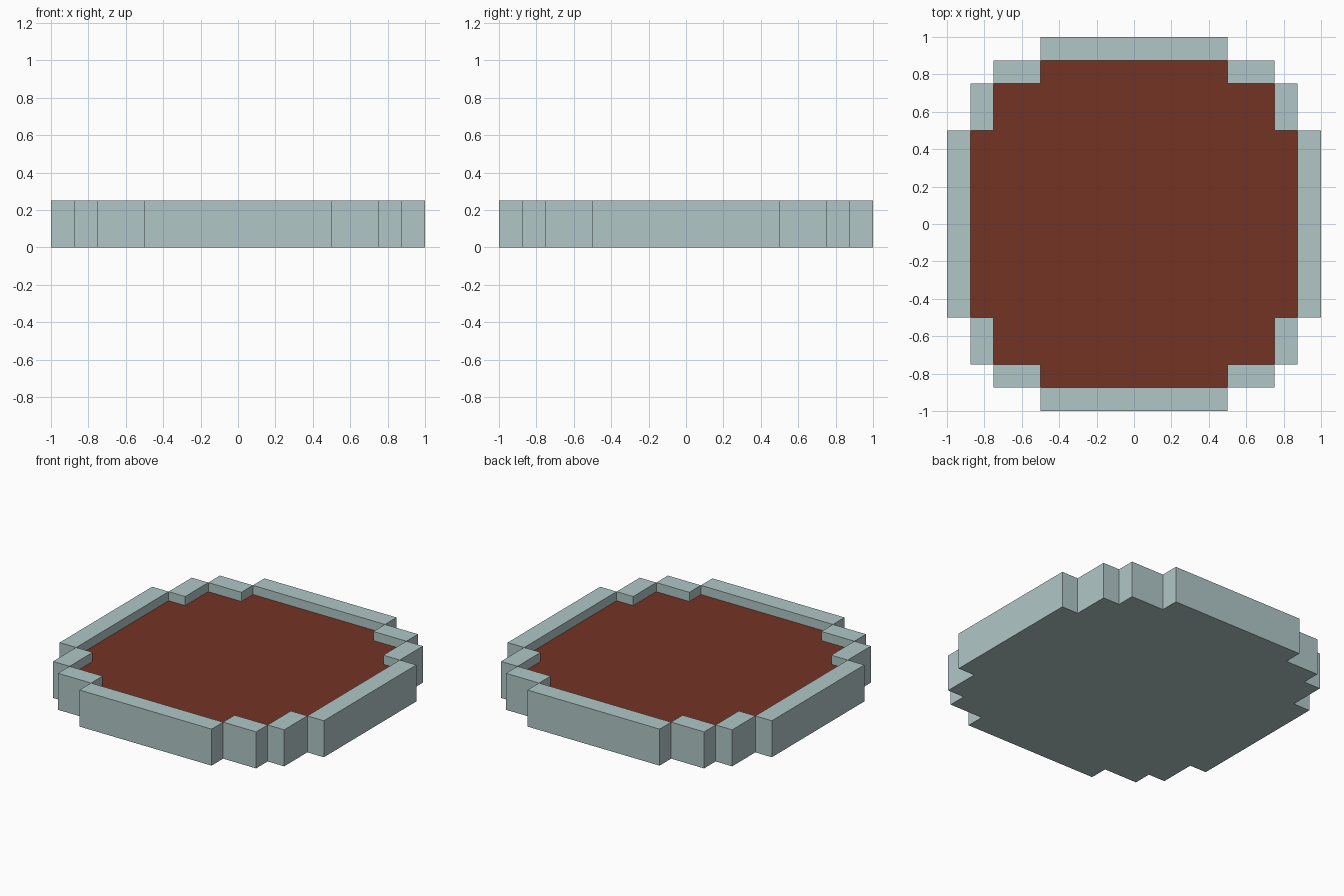
import bpy, bmesh

if "Cube" in bpy.data.objects:
    bpy.data.objects.remove(bpy.data.objects["Cube"])

HEIGHT, FLOOR = 0.25, 0.1875


def material(name, rgb):
    m = bpy.data.materials.new(name)
    m.diffuse_color = (*rgb, 1.0)
    m.use_nodes = True
    m.node_tree.nodes["Principled BSDF"].inputs["Base Color"].default_value = m.diffuse_color
    return m


stone = material("pale_blue_grey", (0.434, 0.565, 0.565))
rust = material("rust_brown", (0.174, 0.033, 0.017))


def turn(points, quarter):
    """Rotate 2D points by quarter turns around the centre."""
    for _ in range(quarter):
        points = [(-y, x) for x, y in points]
    return points


def ring(quarter_points):
    return [p for q in range(4) for p in turn(quarter_points, q)]


# One quarter of each stepped outline, and the rim blocks it contains
outer = ring([(1, .5), (.875, .5), (.875, .75), (.75, .75), (.75, .875), (.5, .875), (.5, 1)])
inner = ring([(.875, .5), (.75, .5), (.75, .75), (.5, .75), (.5, .875)])
blocks = [(.875, -.5, 1, .5), (.75, .5, .875, .75), (.5, .75, .75, .875)]


def make_object(name, bm, mat):
    bmesh.ops.remove_doubles(bm, verts=bm.verts, dist=1e-5)
    mesh = bpy.data.meshes.new(name)
    bm.to_mesh(mesh)
    bm.free()
    mesh.materials.append(mat)
    obj = bpy.data.objects.new(name, mesh)
    bpy.context.collection.objects.link(obj)


def face(bm, points):
    bm.faces.new([bm.verts.new(p) for p in points])


def walls(bm, outline, low, high):
    """Vertical faces along a closed outline, facing right of its direction."""
    for (ax, ay), (bx, by) in zip(outline, outline[1:] + outline[:1]):
        face(bm, [(ax, ay, low), (bx, by, low), (bx, by, high), (ax, ay, high)])


# Stepped rim with its outer and inner walls, and the underside
bm = bmesh.new()
walls(bm, outer, 0, HEIGHT)
walls(bm, inner[::-1], FLOOR, HEIGHT)
for x0, y0, x1, y1 in blocks:
    for q in range(4):
        corners = turn([(x0, y0), (x1, y0), (x1, y1), (x0, y1)], q)
        face(bm, [(x, y, HEIGHT) for x, y in corners])
face(bm, [(x, y, 0) for x, y in outer[::-1]])
make_object("stepped_rim", bm, stone)

# Sunken floor inside the rim
bm = bmesh.new()
face(bm, [(x, y, FLOOR) for x, y in inner])
make_object("sunken_floor", bm, rust)
